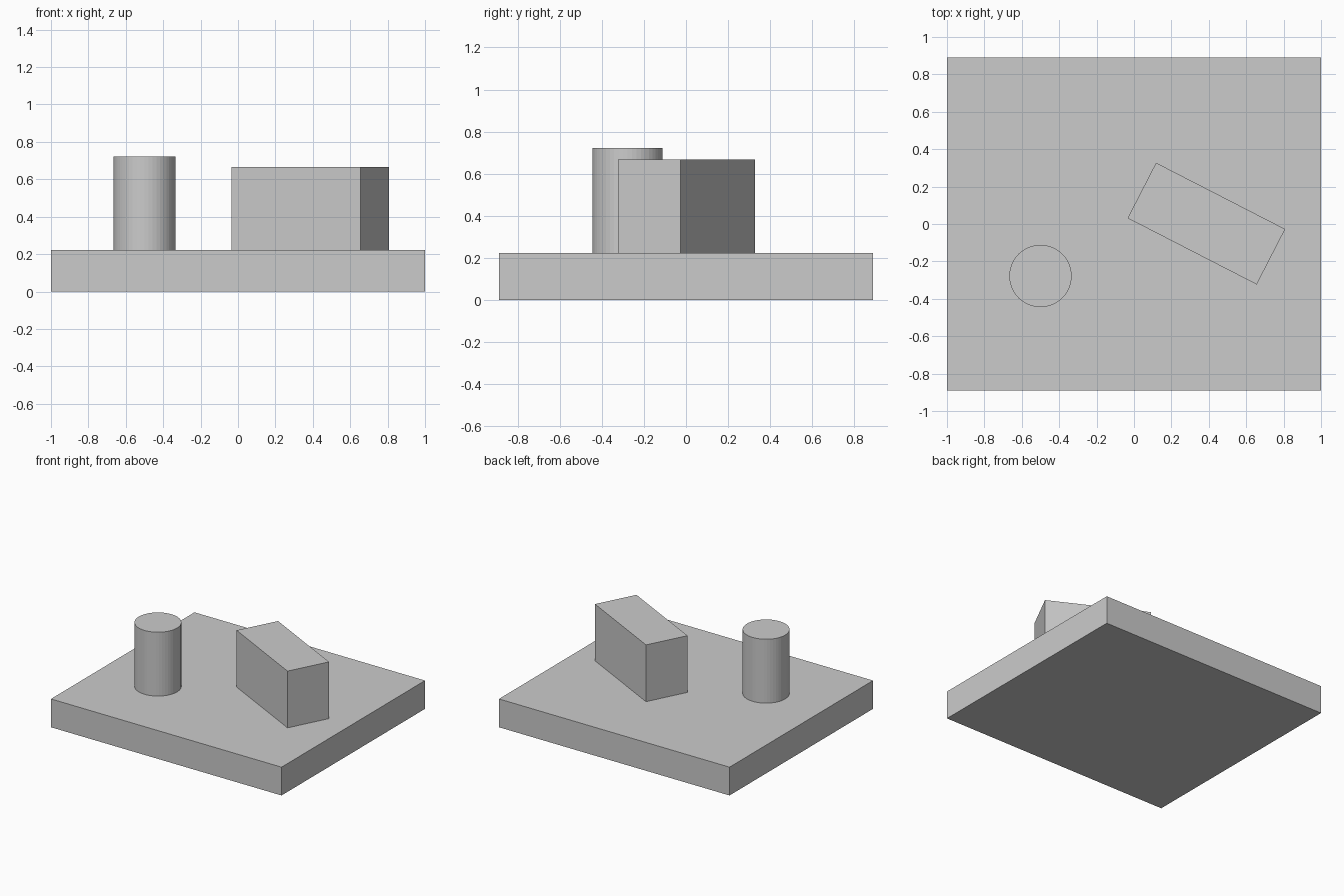
import bpy
import math

if "Cube" in bpy.data.objects:
    bpy.data.objects.remove(bpy.data.objects["Cube"])

# single grey material shared by all parts
grey = bpy.data.materials.new("light_grey")
grey.diffuse_color = (0.6, 0.6, 0.6, 1.0)
grey.use_nodes = True
grey.node_tree.nodes["Principled BSDF"].inputs["Base Color"].default_value = grey.diffuse_color

PLATE_TOP = 0.222


def finish(name):
    obj = bpy.context.object
    obj.name = name
    bpy.ops.object.transform_apply(location=False, rotation=False, scale=True)
    obj.data.materials.append(grey)
    return obj


def block(name, x, y, z0, z1, width, depth, angle=0.0):
    bpy.ops.mesh.primitive_cube_add(
        size=1, location=(x, y, (z0 + z1) / 2), rotation=(0, 0, math.radians(angle)))
    bpy.context.object.scale = (width, depth, z1 - z0)
    return finish(name)


def post(name, x, y, z0, z1, radius):
    bpy.ops.mesh.primitive_cylinder_add(
        vertices=48, radius=radius, depth=z1 - z0, location=(x, y, (z0 + z1) / 2))
    return finish(name)


# flat base plate
block("base_plate", 0, 0, 0, PLATE_TOP, 2.0, 1.778)

# turned block standing on the plate
block("angled_block", 0.387, 0.002, PLATE_TOP, 0.667, 0.776, 0.333, -27.2)

# round post standing on the plate
post("round_post", -0.5, -0.278, PLATE_TOP, 0.723, 0.1665)
